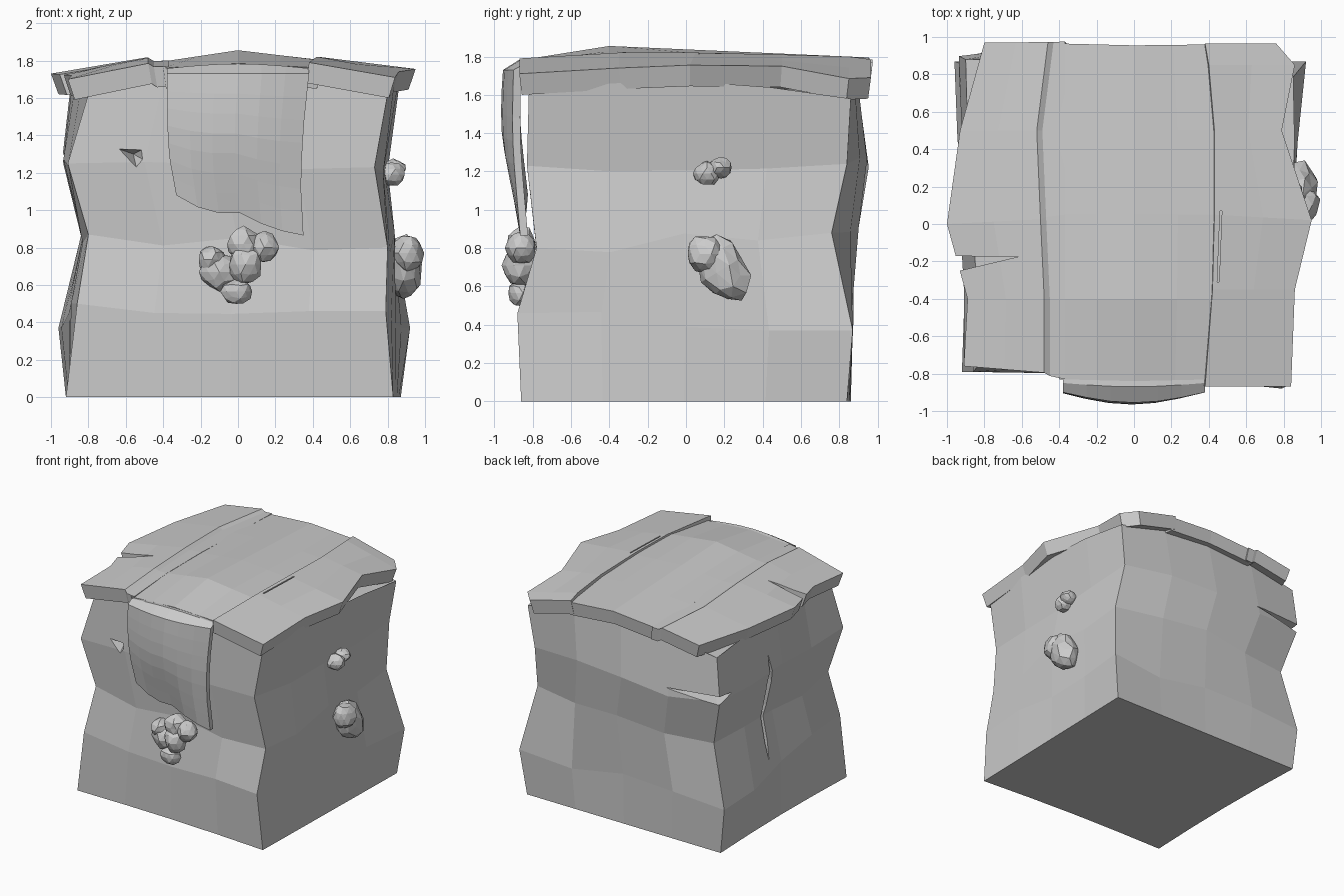
import bpy, bmesh, math, random
from mathutils import Vector

if "Cube" in bpy.data.objects:
    bpy.data.objects.remove(bpy.data.objects["Cube"])

random.seed(4)
stone = bpy.data.materials.new("light grey")
stone.diffuse_color = (0.6, 0.6, 0.6, 1)
stone.use_nodes = True
stone.node_tree.nodes["Principled BSDF"].inputs["Base Color"].default_value = stone.diffuse_color


def finish(name, bm):
    bmesh.ops.recalc_face_normals(bm, faces=bm.faces)
    me = bpy.data.meshes.new(name)
    bm.to_mesh(me)
    bm.free()
    me.materials.append(stone)
    ob = bpy.data.objects.new(name, me)
    bpy.context.collection.objects.link(ob)
    return ob


def shell(name, grid, under):
    """Closed slab from a grid of points; under(p) gives the matching inner point."""
    bm = bmesh.new()
    top = [[bm.verts.new(p) for p in row] for row in grid]
    low = [[bm.verts.new(under(Vector(p))) for p in row] for row in grid]
    m, n = len(grid), len(grid[0])
    for g in (top, low):
        for i in range(m - 1):
            for j in range(n - 1):
                bm.faces.new((g[i][j], g[i][j + 1], g[i + 1][j + 1], g[i + 1][j]))
    rim = ([(0, j) for j in range(n)] + [(i, n - 1) for i in range(1, m)] +
           [(m - 1, j) for j in range(n - 2, -1, -1)] + [(i, 0) for i in range(m - 2, 0, -1)])
    for (a, b), (c, d) in zip(rim, rim[1:] + rim[:1]):
        bm.faces.new((top[a][b], top[c][d], low[c][d], low[a][b]))
    return finish(name, bm)


def cut(ob, points):
    """Cut a convex sliver out of an object."""
    bm = bmesh.new()
    for p in points:
        bm.verts.new(p)
    bmesh.ops.convex_hull(bm, input=bm.verts)
    tool = finish("cutter", bm)
    mod = ob.modifiers.new("cut", 'BOOLEAN')
    mod.operation, mod.solver, mod.object = 'DIFFERENCE', 'EXACT', tool
    bpy.context.view_layer.objects.active = ob
    bpy.ops.object.modifier_apply(modifier=mod.name)
    bpy.data.objects.remove(tool)


def sample(vals, t):
    """Linear sampling of evenly spaced values, t in 0..1."""
    f = t * (len(vals) - 1)
    i = min(int(f), len(vals) - 2)
    return vals[i] + (vals[i + 1] - vals[i]) * (f - i)


# Body: five uneven rings, corners listed front-left, front-right, back-right, back-left
corners = [
    [(-.92, -.79, 0), (.83, -.86, 0), (.87, .84, 0), (-.92, .86, 0)],
    [(-.86, -.79, .50), (.79, -.88, .46), (.92, .87, .37), (-.96, .87, .37)],
    [(-.80, -.72, .87), (.80, -.78, .80), (.83, .76, .88), (-.83, .82, .87)],
    [(-.91, -.76, 1.25), (.73, -.83, 1.23), (.80, .84, 1.24), (-.94, .90, 1.27)],
    [(-.80, -.74, 1.62), (.80, -.82, 1.62), (.85, .86, 1.58), (-.90, .88, 1.62)]]
bulge = [(-.02, 0, 0, -.02), (-.01, -.02, -.01, 0), (.02, .01, .10, .02),
         (.01, .02, .08, 0), (.01, .03, .02, .02)]
top_rise = (.10, .07, .12, .05)
SEG = 4
bm = bmesh.new()
rings = []
for lv in range(5):
    ring = []
    for s in range(4):
        a, b = Vector(corners[lv][s]), Vector(corners[lv][(s + 1) % 4])
        d = (b - a).normalized()
        out = Vector((d.y, -d.x, 0))
        for k in range(SEG):
            hump = math.sin(math.pi * k / SEG)
            p = a.lerp(b, k / SEG) + out * (bulge[lv][s] * hump)
            if k and 0 < lv < 4:
                p += out * random.uniform(-.015, .015)
                p.z += random.uniform(-.05, .05)
            elif lv == 4:
                p.z += top_rise[s] * hump
            ring.append(bm.verts.new(p))
    rings.append(ring)
for r0, r1 in zip(rings, rings[1:]):
    for i in range(4 * SEG):
        j = (i + 1) % (4 * SEG)
        bm.faces.new((r0[i], r0[j], r1[j], r1[i]))
bm.faces.new(rings[0])
bm.faces.new(rings[-1])
body = finish("block_body", bm)

# Chips and cracks in the body
cut(body, [(-.70, -.86, 1.35), (-.48, -.86, 1.34), (-.47, -.86, 1.25), (-.53, -.86, 1.17),
           (-.56, -.66, 1.30)])
cut(body, [(-.42, .98, 1.29), (-1.0, 1.0, 1.33), (-1.0, 1.0, 1.22), (-1.0, .72, 1.29),
           (-.8, .76, 1.27)])
for a, m in (((.22, 1.40), (.19, .95)), ((.20, .50), (.19, .95))):
    cut(body, [(-1, a[0], a[1]), (-1, m[0] - .05, m[1]), (-1, m[0] + .05, m[1]),
               (-.74, m[0], m[1]), (-.80, *a)])


# Top slab: three planks; each row runs across x between uneven outer and inner edges
def under_slab(p):
    return Vector((p.x * .96, p.y * .985, p.z - .11))


def plank(name, rows, ys, cols):
    grid = []
    for (xs, zs), y in zip(rows, ys):
        ts = [c / cols for c in range(cols + 1)]
        grid.append([(sample(xs, t), sample(y, t), sample(zs, t)) for t in ts])
    return shell(name, grid, under_slab)


left_rows = [(-.91, -.48, 1.70, 1.785), (-.89, -.48, 1.72, 1.815), (-1.0, -.50, 1.73, 1.815),
             (-.93, -.52, 1.73, 1.80), (-.80, -.46, 1.73, 1.785)]
left = plank("left_top_plank", [
    ([o, (o + i) / 2, i, i + .03, -.37], [zo, (zo + zi) / 2, zi, zi - .018, zi - .015])
    for o, i, zo, zi in left_rows],
    [(-.76, -.83), (-.4, -.4), (0, .05), (.5, .5), (.97, .975)], 4)
cut(left, [(x, y, z) for x, y in ((-1.1, -.17), (-1.1, -.29), (-.62, -.175)) for z in (1.5, 2)])

right = plank("right_top_plank", [
    ([.38, .84], [1.79, 1.71]), ([.42, .86], [1.82, 1.74]), ([.43, .95], [1.82, 1.755]),
    ([.43, .79], [1.81, 1.75]), ([.40, .86], [1.80, 1.685]), ([.38, .76], [1.785, 1.69])],
    [(-.87, -.87), (-.35, -.35), (.05, .02), (.5, .5), (.85, .85), (.965, .965)], 2)
cut(right, [(x, y, z) for x, y in ((.445, -.31), (.455, -.31), (.46, .07), (.47, .07))
            for z in (1.78, 2)])

plank("middle_top_plank", [
    ([-.40, 0, .44], [1.76, 1.785, 1.76]), ([-.40, 0, .46], [1.795, 1.855, 1.80]),
    ([-.40, 0, .47], [1.795, 1.835, 1.80]), ([-.40, 0, .47], [1.785, 1.815, 1.785]),
    ([-.40, 0, .42], [1.765, 1.795, 1.765])],
    [(-.83, -.84, -.83), (-.4,) * 3, (.05,) * 3, (.5,) * 3, (.965, .955, .96)], 4)

# Flap folding over the front edge
left_x, right_x = [-.38, -.38, -.37, -.33], [.38, .35, .335, .35]
hem = [1.08, .985, .985, .90, .865]
depth = [-.90, -.905, -.905, -.895, -.88, -.865]
swell = [.055, .06, .06, .05, .03, .01]
grid = [[(-.38 + .76 * c / 6, y - .02 * math.sin(math.pi * c / 6),
          z + .025 * math.sin(math.pi * c / 6)) for c in range(7)]
        for y, z in ((-.81, 1.755), (-.85, 1.758))]
for r in range(8):
    v = r / 7
    row = []
    for c in range(7):
        u = c / 6
        x = sample(left_x, v) * (1 - u) + sample(right_x, v) * u
        y = sample(depth, v) - sample(swell, v) * math.sin(math.pi * u)
        row.append((x, y, 1.73 + (sample(hem, u) - 1.73) * v))
    grid.append(row)
shell("front_flap", grid,
      lambda p: p + (Vector((0, .01, -.05)) if p.z > 1.75 else Vector((0, .04, 0))))


# Lumps of rock stuck to the sides: (centre, radii, tilt about x)
def lumps(name, items):
    bm = bmesh.new()
    for c, r, tilt in items:
        for v in bmesh.ops.create_icosphere(bm, subdivisions=2, radius=1)['verts']:
            p = v.co * random.uniform(.88, 1.07)
            y, z = p.y * r[1], p.z * r[2]
            v.co = Vector((p.x * r[0], y * math.cos(tilt) - z * math.sin(tilt),
                           y * math.sin(tilt) + z * math.cos(tilt))) + Vector(c)
    return finish(name, bm)


lumps("front_rocks", [
    ((.03, -.86, .82), (.09, .08, .095), 0), ((.14, -.86, .80), (.08, .08, .085), 0),
    ((-.14, -.81, .735), (.07, .08, .08), 0), ((-.10, -.81, .67), (.11, .08, .10), 0),
    ((.04, -.87, .71), (.09, .09, .11), 0), ((-.01, -.87, .565), (.085, .06, .07), 0)])
lumps("large_side_rock", [
    ((.885, .19, .69), (.10, .13, .19), .55), ((.91, .10, .77), (.085, .10, .10), 0)])
lumps("small_side_rock", [
    ((.82, .11, 1.19), (.075, .07, .065), 0), ((.83, .18, 1.22), (.07, .06, .055), 0)])
